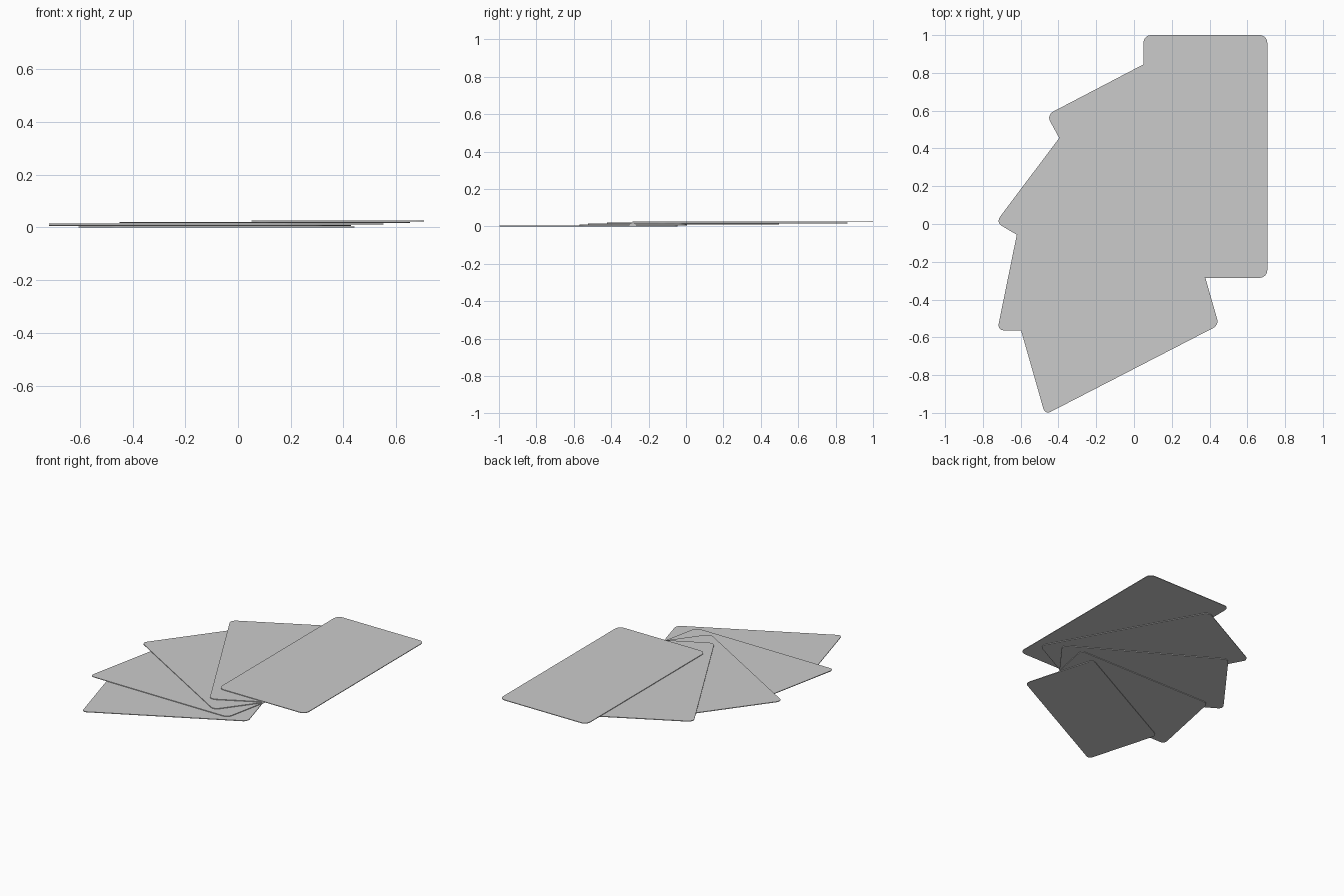
import bpy, bmesh, math
from mathutils import Matrix, Vector

if "Cube" in bpy.data.objects:
    bpy.data.objects.remove(bpy.data.objects["Cube"])

W, H, R, T = 0.655, 1.285, 0.04, 0.0042     # card width, height, corner radius, thickness
PIVOT = Vector((0.378, -0.285))             # shared bottom centre of the fan
STEP_Z = 0.0056
STEP = Matrix(((0.879, -0.430), (0.459, 0.788)))   # turn and slight shrink from card to card


def card_outline(segments=6):
    """Rounded rectangle with its origin at the bottom centre."""
    pts = []
    for cx, cy, a0 in ((W/2 - R, H - R, 0), (-W/2 + R, H - R, 90),
                       (-W/2 + R, R, 180), (W/2 - R, R, 270)):
        for i in range(segments + 1):
            a = math.radians(a0 + 90 * i / segments)
            pts.append(Vector((cx + R * math.cos(a), cy + R * math.sin(a))))
    return pts


def make_card(name, mat, z):
    bm = bmesh.new()
    verts = []
    for p in card_outline():
        q = mat @ p + PIVOT
        verts.append(bm.verts.new((q.x, q.y, z)))
    base = bm.faces.new(verts)
    ext = bmesh.ops.extrude_face_region(bm, geom=[base], use_keep_orig=True)
    top = [g for g in ext["geom"] if isinstance(g, bmesh.types.BMVert)]
    bmesh.ops.translate(bm, verts=top, vec=(0, 0, T))
    bmesh.ops.recalc_face_normals(bm, faces=bm.faces)
    mesh = bpy.data.meshes.new(name)
    bm.to_mesh(mesh)
    bm.free()
    obj = bpy.data.objects.new(name, mesh)
    bpy.context.collection.objects.link(obj)


# Fan of five cards, the upright one on top
mat = Matrix.Identity(2)
for n in range(5):
    make_card(f"card_{n + 1}", mat, (4 - n) * STEP_Z)
    mat = STEP @ mat
